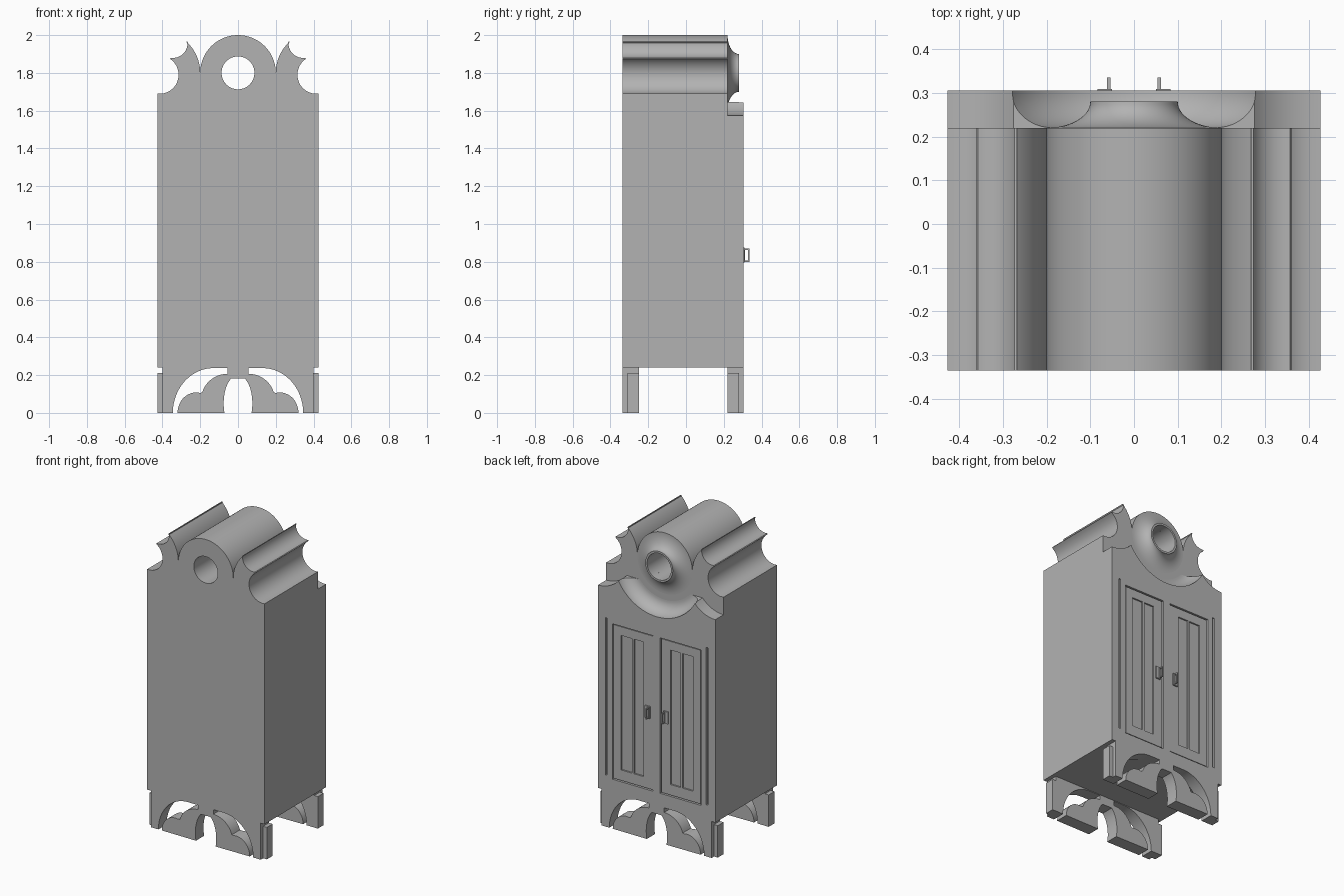
import bpy, bmesh
from math import sin, cos, pi, radians, hypot, atan2

cube = bpy.data.objects.get("Cube")
if cube:
    bpy.data.objects.remove(cube, do_unlink=True)

grey = bpy.data.materials.new("plain grey")
grey.use_nodes = True
COLOUR = (0.45, 0.45, 0.45, 1)
grey.diffuse_color = COLOUR
grey.node_tree.nodes["Principled BSDF"].inputs["Base Color"].default_value = COLOUR

BACK, STEP, FACE = -0.335, 0.22, 0.305     # depth planes
WIDE, FLOOR, EYE = 0.427, 0.24, 1.8        # half width, underside, rosette height


def finish(name, bm, mirror=False):
    bmesh.ops.recalc_face_normals(bm, faces=bm.faces)
    mesh = bpy.data.meshes.new(name)
    bm.to_mesh(mesh)
    bm.free()
    mesh.materials.append(grey)
    ob = bpy.data.objects.new(name, mesh)
    bpy.context.collection.objects.link(ob)
    if mirror:
        ob.modifiers.new("mirror", 'MIRROR')
        apply_all(ob)
    return ob


def apply_all(ob):
    bpy.context.view_layer.objects.active = ob
    for m in list(ob.modifiers):
        bpy.ops.object.modifier_apply(modifier=m.name)


def arc(cx, cz, rx, rz, a, b, n=16):
    """Points on an ellipse from angle a to b in degrees."""
    angles = [radians(a + (b - a) * i / n) for i in range(n + 1)]
    return [(cx + rx * cos(t), cz + rz * sin(t)) for t in angles]


def sweep(cx, cz, p, q, n=16):
    """Circular arc about a centre, from p to q the short way."""
    a = atan2(p[1] - cz, p[0] - cx)
    b = atan2(q[1] - cz, q[0] - cx)
    if b - a > pi:
        b -= 2 * pi
    if a - b > pi:
        b += 2 * pi
    r = hypot(p[0] - cx, p[1] - cz)
    return arc(cx, cz, r, r, a * 180 / pi, b * 180 / pi, n)


def half_slab(name, outline, y0, y1):
    """Extrude a right half outline along y and mirror it; open on the middle plane."""
    pts = []
    for x, z in outline:
        x = 0 if abs(x) < 1e-5 else x
        if not pts or hypot(x - pts[-1][0], z - pts[-1][1]) > 1e-4:
            pts.append((x, z))
    bm = bmesh.new()
    a = [bm.verts.new((x, y0, z)) for x, z in pts]
    b = [bm.verts.new((x, y1, z)) for x, z in pts]
    bm.faces.new(a)
    bm.faces.new(b[::-1])
    for i in range(len(pts)):
        j = (i + 1) % len(pts)
        if pts[i][0] or pts[j][0]:
            bm.faces.new((a[i], a[j], b[j], b[i]))
    return finish(name, bm, mirror=True)


def lathe(name, profile, closed, n=72):
    """Spin (radius, y) points around the rosette axis."""
    bm = bmesh.new()
    rings = [[bm.verts.new((r * cos(2 * pi * k / n), y, EYE + r * sin(2 * pi * k / n)))
              for k in range(n)] for r, y in profile]
    for i in range(len(rings) if closed else len(rings) - 1):
        p, q = rings[i], rings[(i + 1) % len(rings)]
        for k in range(n):
            m = (k + 1) % n
            bm.faces.new((p[k], p[m], q[m], q[k]))
    if not closed:
        bm.faces.new(rings[0])
        bm.faces.new(rings[-1])
    return finish(name, bm)


def boxes(name, ranges):
    """Boxes given as (x0, x1, y0, y1, z0, z1), mirrored to the other side."""
    bm = bmesh.new()
    for x0, x1, y0, y1, z0, z1 in ranges:
        vs = bmesh.ops.create_cube(bm, size=1)["verts"]
        for v in vs:
            v.co = ((x0 + x1) / 2 + v.co.x * (x1 - x0), (y0 + y1) / 2 + v.co.y * (y1 - y0),
                    (z0 + z1) / 2 + v.co.z * (z1 - z0))
    return finish(name, bm, mirror=True)


def cut(ob, cutter):
    cutter.hide_render = True
    m = ob.modifiers.new("cut", 'BOOLEAN')
    m.object, m.operation, m.solver = cutter, 'DIFFERENCE', 'EXACT'
    apply_all(ob)
    bpy.data.objects.remove(cutter, do_unlink=True)


# Main case with scalloped crest and round eye
crest = [(0, FLOOR), (WIDE, FLOOR), (WIDE, 1.69)]
crest += sweep(0.415, 1.79, (0.405, 1.69), (0.357, 1.88))
crest += sweep(0.345, 1.957, (0.357, 1.88), (0.273, 1.965))
crest += sweep(0.423, EYE, (0.273, 1.965), (0.2, EYE))
crest += arc(0, EYE, 0.2, 0.2, 0, 90, 24)
crest += arc(0, EYE, 0.087, 0.087, 90, -90, 32)
half_slab("case", crest, BACK, STEP)

# Door front with curved shoulders, a cove below the rosette and door openings
front = [(0, FLOOR), (WIDE, FLOOR)]
front += sweep(WIDE, 1.774, (WIDE, 1.575), (0.275, 1.645)) + [(0, 1.645)]
door_front = half_slab("door_front", front, STEP, FACE)
cove = [(0.24, STEP - 0.05)] + arc(0.24, FACE, 0.08, FACE - STEP, -90, 0, 12) + [(0.32, FACE + 0.1)]
cut(door_front, lathe("cove_cutter", cove, False))
cut(door_front, boxes("opening_cutter", [
    (0.025, 0.322, 0.285, 0.4, 0.325, 1.348),
    (0.36, 0.372, 0.293, 0.4, 0.34, 1.375)]))

# Doors with two sunk panels each
doors = boxes("doors", [(0.031, 0.316, 0.28, 0.3, 0.331, 1.342)])
cut(doors, boxes("panel_cutter", [
    (0.098, 0.17, 0.29, 0.4, 0.4, 1.285),
    (0.184, 0.262, 0.29, 0.4, 0.4, 1.285)]))

# Flared rosette ring around the eye
ring = [(0.087, STEP - 0.002), (0.087, 0.28)] + arc(0.2, 0.28, 0.1, 0.06, 180, 270, 14)
lathe("rosette", ring + [(0.2, STEP - 0.002)], True)

# Pierced base panels, front and back
base = [(0, 0.245), (0.4, 0.245), (0.4, 0)]
base += arc(0.13, 0, 0.215, 0.237, 0, 90, 20) + [(0.055, 0.237), (0.055, 0.207)]
base += arc(0.055, 0.07, 0.14, 0.137, 88, 16, 12)
base += arc(0.222, 0, 0.098, 0.108, 102, 0, 14)
base += arc(0, 0.05, 0.076, 0.15, -20, 62, 14) + [(0, 0.183)]
for name, y0, y1 in (("back_base", BACK, -0.25), ("door_side_base", STEP, FACE)):
    half_slab(name, base, y0, y1)

# Stepped corner feet
boxes("corner_feet", [(0.4, WIDE, -0.31, -0.25, 0, 0.21), (0.4, WIDE, STEP, 0.28, 0, 0.21)])

# Handle plates and drop pulls
boxes("handle_plates", [(0.05, 0.084, 0.295, 0.309, 0.795, 0.875)])
pull = boxes("pulls", [(0.054, 0.062, 0.3, 0.335, 0.8, 0.87)])
cut(pull, boxes("pull_cutter", [(0.04, 0.08, 0.312, 0.328, 0.808, 0.862)]))

# Smooth the curves, keep the edges sharp
bpy.ops.object.select_all(action='DESELECT')
for ob in bpy.context.scene.objects:
    if ob.type == 'MESH':
        ob.select_set(True)
        bpy.context.view_layer.objects.active = ob
bpy.ops.object.shade_smooth_by_angle(angle=radians(30))
